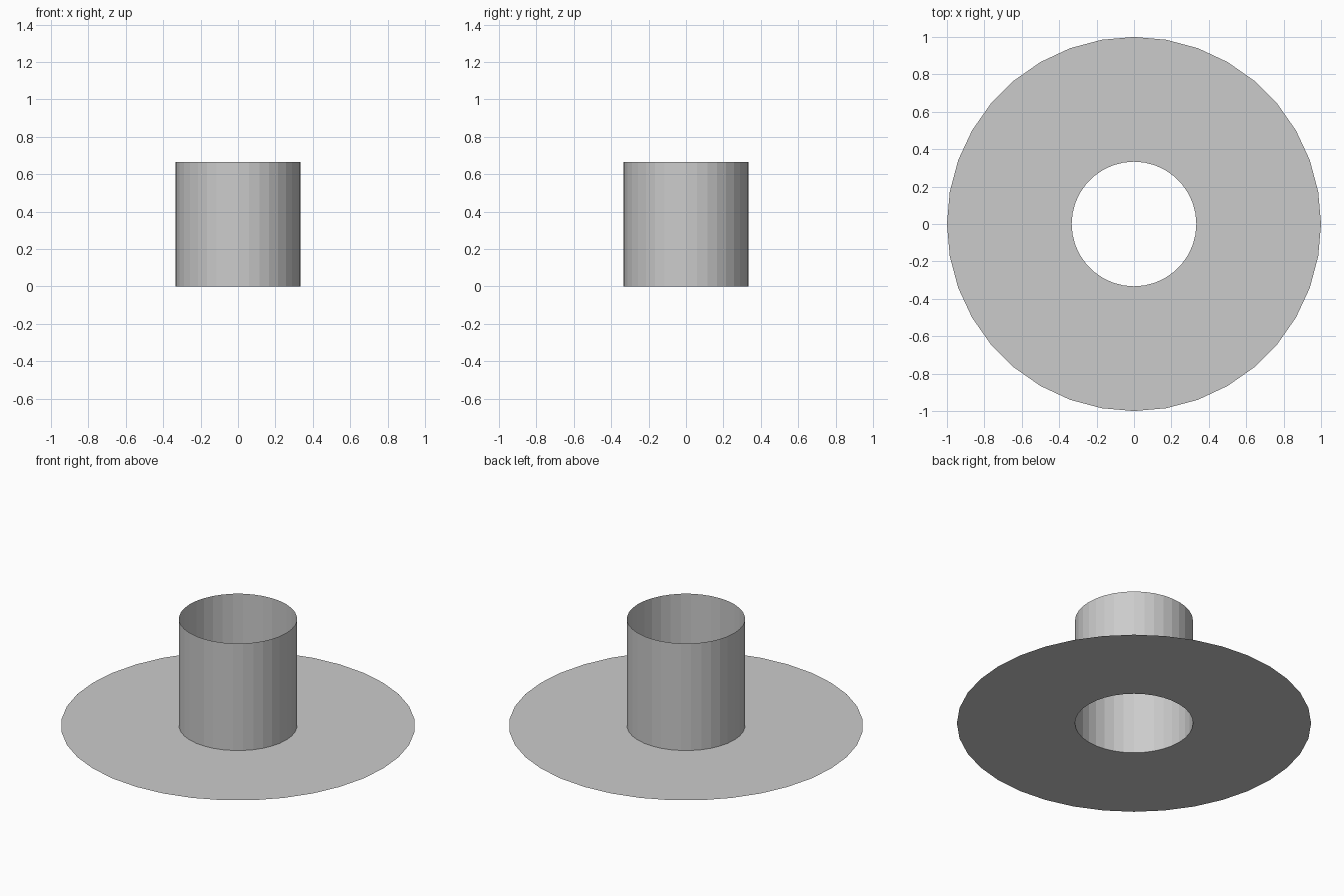
import bpy, bmesh
from math import cos, sin, tau

if "Cube" in bpy.data.objects:
    bpy.data.objects.remove(bpy.data.objects["Cube"])

SEGMENTS = 36
R_OUT, R_IN, HEIGHT = 1.0, 1 / 3, 2 / 3


def lathe(name, profile):
    """Revolve an open (radius, z) profile into a thin surface."""
    bm = bmesh.new()
    rings = [[bm.verts.new((r * cos(tau * i / SEGMENTS), r * sin(tau * i / SEGMENTS), z))
              for i in range(SEGMENTS)] for r, z in profile]
    for a, b in zip(rings, rings[1:]):
        for i in range(SEGMENTS):
            j = (i + 1) % SEGMENTS
            bm.faces.new((a[i], a[j], b[j], b[i]))
    mesh = bpy.data.meshes.new(name)
    bm.to_mesh(mesh)
    bm.free()
    obj = bpy.data.objects.new(name, mesh)
    bpy.context.collection.objects.link(obj)
    return obj


# Flat ring flange flowing into an open-ended tube, both paper thin
lathe("flanged_tube", [(R_OUT, 0), (R_IN, 0), (R_IN, HEIGHT)])
